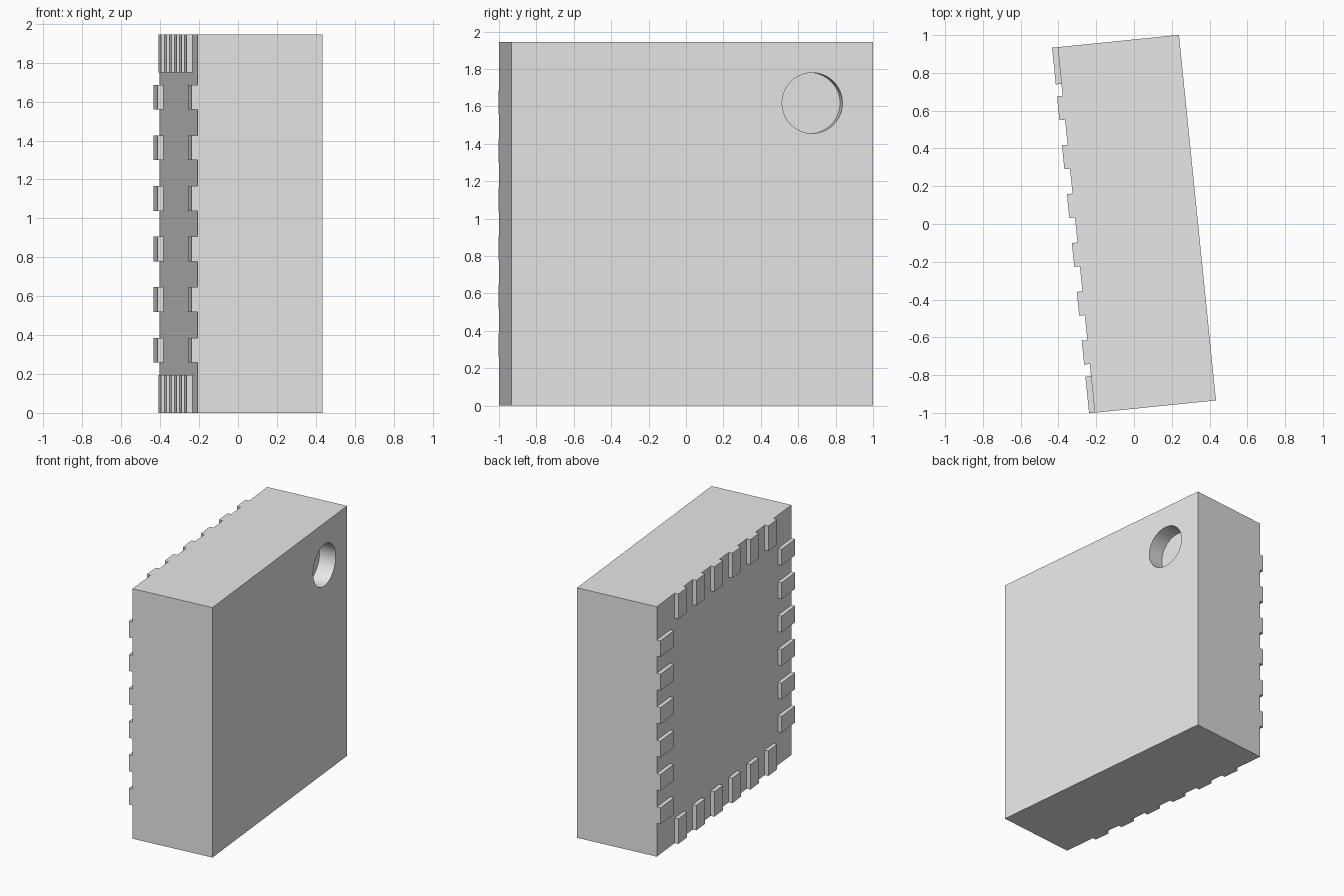
import bpy
import math
from mathutils import Matrix, Vector

cube = bpy.data.objects.get("Cube")
if cube:
    bpy.data.objects.remove(cube, do_unlink=True)

SIDE, DEPTH = 1.945, 0.645              # square face and block thickness
PAD_T, PAD_L, PAD_W = 0.03, 0.195, 0.127
PITCH, PADS_PER_EDGE = 0.26, 6
HOLE_R, HOLE_DEPTH, HOLE_OFFSET = 0.162, 0.13, 0.645

# The whole package is turned slightly about the vertical axis
frame = (Matrix.Translation((0.015, 0.001, SIDE / 2))
         @ Matrix.Rotation(math.radians(5.78), 4, 'Z'))

grey = bpy.data.materials.new("light_grey")
grey.use_nodes = True
grey.diffuse_color = (0.8, 0.8, 0.8, 1)
grey.node_tree.nodes["Principled BSDF"].inputs["Base Color"].default_value = (0.8, 0.8, 0.8, 1)


def box(name, size, matrix):
    bpy.ops.mesh.primitive_cube_add(size=1)
    obj = bpy.context.object
    obj.name = name
    obj.data.transform(Matrix.Diagonal(Vector((*size, 1))))
    obj.data.materials.append(grey)
    obj.matrix_world = matrix
    return obj


# Main block
body = box("package_body", (DEPTH, SIDE, SIDE), frame)

# Round blind recess marking one corner
bpy.ops.mesh.primitive_cylinder_add(vertices=64, radius=HOLE_R, depth=2 * HOLE_DEPTH)
cutter = bpy.context.object
cutter.name = "recess_cutter"
cutter.hide_render = True
cutter.data.materials.append(grey)
cutter.matrix_world = (frame @ Matrix.Translation((DEPTH / 2, HOLE_OFFSET, HOLE_OFFSET))
                       @ Matrix.Rotation(math.pi / 2, 4, 'Y'))

cut = body.modifiers.new("corner_recess", 'BOOLEAN')
cut.operation = 'DIFFERENCE'
cut.solver = 'EXACT'
cut.object = cutter
bpy.ops.object.select_all(action='DESELECT')
body.select_set(True)
bpy.context.view_layer.objects.active = body
bpy.ops.object.modifier_apply(modifier=cut.name)
bpy.data.objects.remove(cutter, do_unlink=True)
bpy.ops.object.shade_smooth_by_angle(angle=math.radians(30))

# Contact pads along the four edges of the left face
for turn, edge in enumerate(("back", "top", "front", "bottom")):
    spin = Matrix.Rotation(turn * math.pi / 2, 4, 'X')
    for i in range(PADS_PER_EDGE):
        along = (i - (PADS_PER_EDGE - 1) / 2) * PITCH
        place = Matrix.Translation((-(DEPTH + PAD_T) / 2, (SIDE - PAD_L) / 2, along))
        box(f"{edge}_contact_pad_{i + 1}", (PAD_T, PAD_L, PAD_W), frame @ spin @ place)
